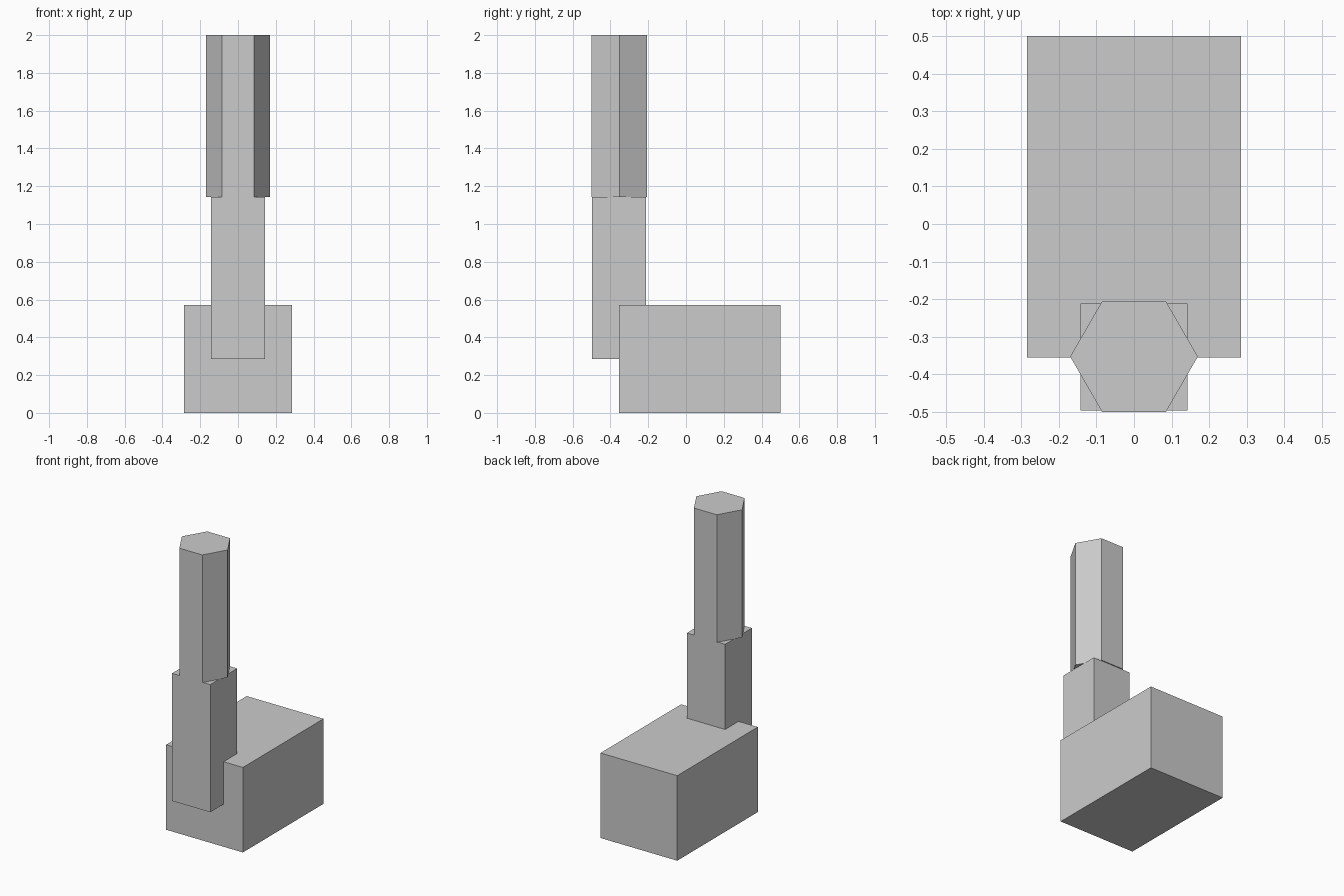
import bpy
import math

if "Cube" in bpy.data.objects:
    bpy.data.objects.remove(bpy.data.objects["Cube"])


def box(name, x, y, z):
    """Box from (min, max) ranges on each axis."""
    ranges = (x, y, z)
    bpy.ops.mesh.primitive_cube_add(size=1, location=[(a + b) / 2 for a, b in ranges])
    ob = bpy.context.object
    ob.name = name
    ob.scale = [b - a for a, b in ranges]
    bpy.ops.object.transform_apply(location=False, rotation=False, scale=True)
    return ob


# Wide base block
box("base_block", (-0.285, 0.285), (-0.355, 0.5), (0, 0.571))

# Square post set into the front of the base
box("square_post", (-0.142, 0.142), (-0.497, -0.212), (0.286, 1.143))

# Hexagonal shaft on top, corners pointing left and right
bpy.ops.mesh.primitive_cylinder_add(vertices=6, radius=0.17, depth=0.857,
                                    location=(0, -0.353, 1.5715))
shaft = bpy.context.object
shaft.name = "hex_shaft"
shaft.rotation_euler.z = math.radians(30)
